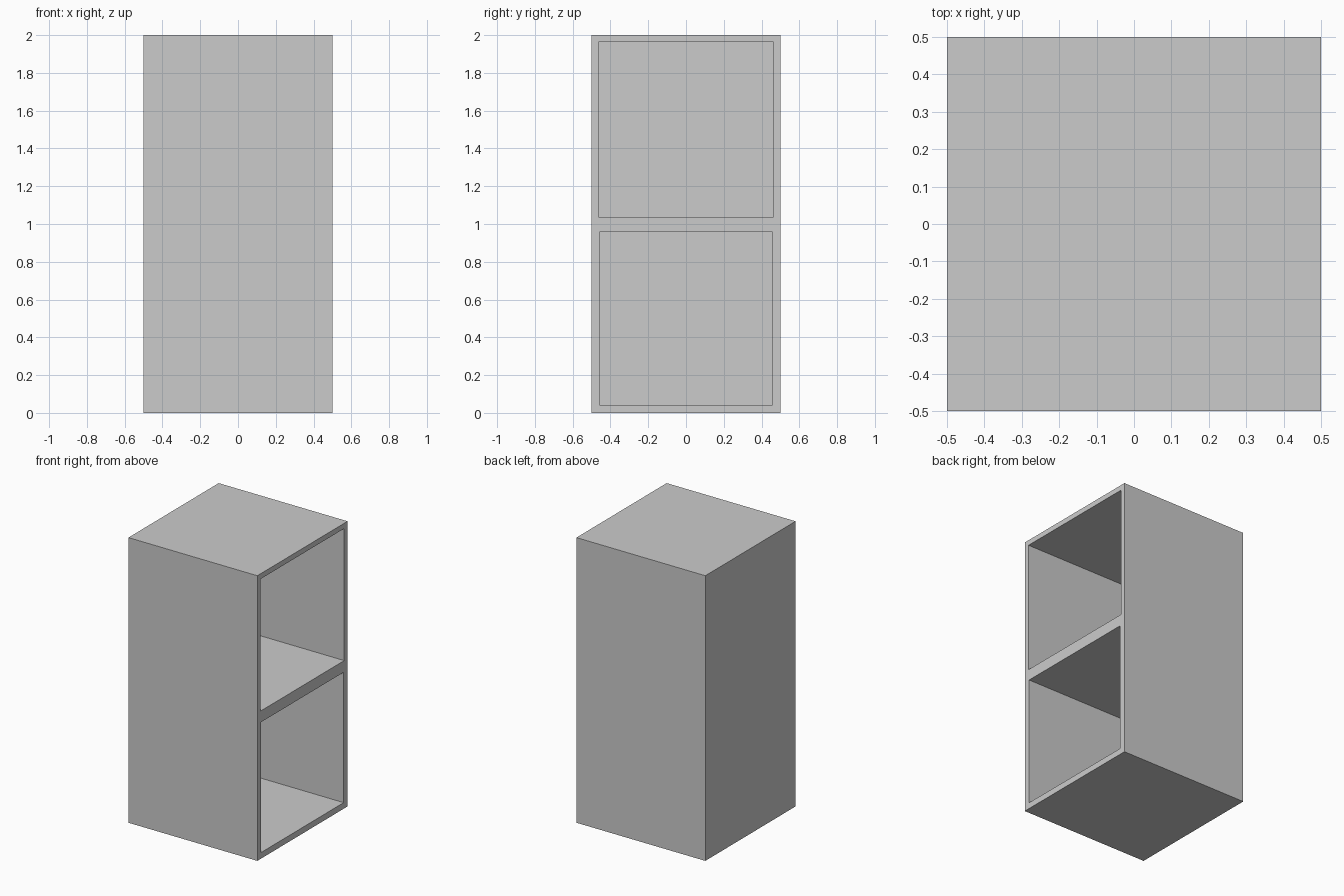
import bpy, bmesh
from mathutils import Matrix

if "Cube" in bpy.data.objects:
    bpy.data.objects.remove(bpy.data.objects["Cube"])

WIDTH, HEIGHT = 1.0, 2.0
DEPTH = 0.955                      # how far each compartment goes in from the +x side

bm = bmesh.new()

# Cabinet body, standing on the floor
bmesh.ops.create_cube(bm, size=1.0, matrix=Matrix.Translation((0, 0, HEIGHT / 2))
                      @ Matrix.Diagonal((WIDTH, WIDTH, HEIGHT, 1)))

# Split into an upper and a lower compartment
bmesh.ops.bisect_plane(bm, geom=bm.verts[:] + bm.edges[:] + bm.faces[:],
                       plane_co=(0, 0, HEIGHT / 2), plane_no=(0, 0, 1))
bm.normal_update()

# Open compartments: a thin frame on the +x side, then pushed inwards
openings = sorted((f for f in bm.faces if f.normal.x > 0.9),
                  key=lambda f: f.calc_center_median().z)
for face, frame in zip(openings, (0.043, 0.037)):
    bmesh.ops.inset_region(bm, faces=[face], thickness=frame, use_even_offset=True)
    inner = bmesh.ops.extrude_discrete_faces(bm, faces=[face])["faces"][0]
    bmesh.ops.translate(bm, verts=inner.verts[:], vec=(-DEPTH, 0, 0))

bmesh.ops.recalc_face_normals(bm, faces=bm.faces[:])
mesh = bpy.data.meshes.new("cabinet")
bm.to_mesh(mesh)
bm.free()
bpy.context.collection.objects.link(bpy.data.objects.new("cabinet", mesh))
